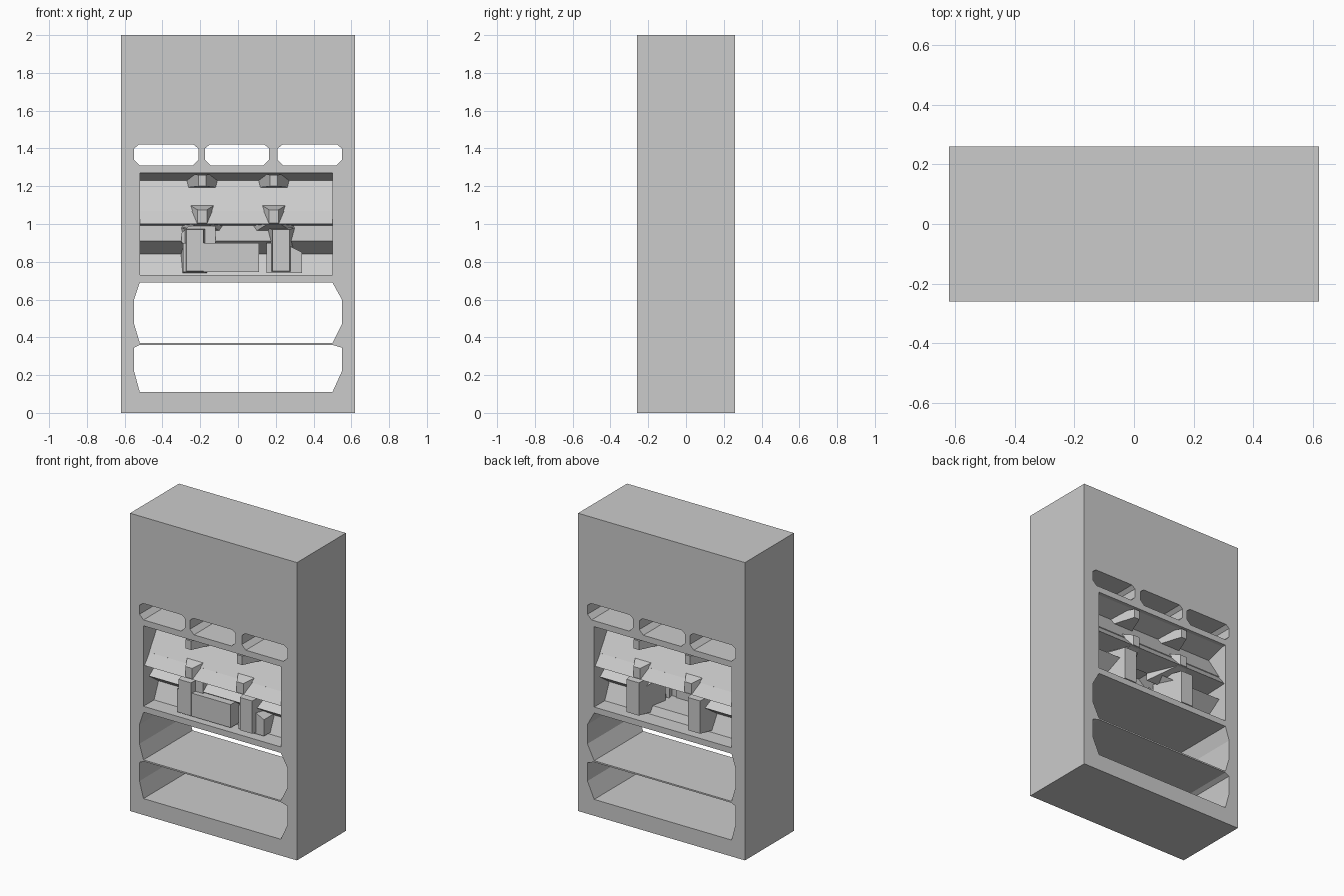
import bpy, bmesh

if "Cube" in bpy.data.objects:
    bpy.data.objects.remove(bpy.data.objects["Cube"])

def prism(name, pts, lo, hi, axis='Y'):
    """Extrude a closed profile: (x, z) along y, or (y, z) along x."""
    bm = bmesh.new()
    def at(p, d):
        return (p[0], d, p[1]) if axis == 'Y' else (d, p[0], p[1])
    a = [bm.verts.new(at(p, lo)) for p in pts]
    b = [bm.verts.new(at(p, hi)) for p in pts]
    n = len(pts)
    bm.faces.new(a)
    bm.faces.new(b[::-1])
    for i in range(n):
        j = (i + 1) % n
        bm.faces.new((a[j], a[i], b[i], b[j]))
    bmesh.ops.recalc_face_normals(bm, faces=bm.faces)
    me = bpy.data.meshes.new(name)
    bm.to_mesh(me)
    bm.free()
    ob = bpy.data.objects.new(name, me)
    bpy.context.collection.objects.link(ob)
    return ob

def box(name, x0, x1, y0, y1, z0, z1):
    return prism(name, [(x0, z0), (x1, z0), (x1, z1), (x0, z1)], y0, y1)

def cut(target, cutter):
    m = target.modifiers.new("cut", 'BOOLEAN')
    m.operation = 'DIFFERENCE'
    m.solver = 'EXACT'
    m.object = cutter
    bpy.context.view_layer.objects.active = target
    bpy.ops.object.modifier_apply(modifier=m.name)
    bpy.data.objects.remove(cutter)

def block(name, x, y, z, front, back):
    """Tapered block: front/back = (half width, half height), y = (front, back)."""
    ob = box(name, -1, 1, 0, 1, -1, 1)
    for v in ob.data.vertices:
        w, h = back if v.co.y > 0.5 else front
        v.co = (x + v.co.x * w, y[1] if v.co.y > 0.5 else y[0], z + v.co.z * h)
    return ob

# Cabinet body
body = box("cabinet_body", -0.62, 0.62, -0.26, 0.26, 0, 2)

# Two open lower bays, with clipped corners
for z0, za, zb, z1 in ((0.11, 0.22, 0.345, 0.36), (0.37, 0.47, 0.60, 0.69)):
    cut(body, prism("bay_cutter", [(-0.52, z0), (0.50, z0), (0.55, za), (0.55, zb),
                                   (0.50, z1), (-0.52, z1), (-0.55, zb), (-0.55, za)], -1, 1))

# Three small openings under the header
for cx in (-0.38, -0.005, 0.38):
    cut(body, prism("window_cutter", [(cx - .14, 1.31), (cx + .14, 1.31), (cx + .17, 1.34), (cx + .17, 1.40),
                                      (cx + .145, 1.42), (cx - .145, 1.42), (cx - .17, 1.40), (cx - .17, 1.34)], -1, 1))

# Middle display recess
cut(body, box("recess_cutter", -0.52, 0.50, -1, 1, 0.73, 1.27))

# Zigzag display core, stepped on front and back
half = [(0.25, 1.275), (0.10, 1.23), (0.20, 1.07), (0.08, 1.0), (0.20, 0.91), (0.10, 0.84), (0.15, 0.725)]
core = prism("display_core", [(-y, z) for y, z in half] + half[::-1], -0.525, 0.505, 'X')
cut(core, prism("niche_cutter", [(-0.16, 0.78), (0.16, 0.78), (0.19, 0.91),
                                 (0.08, 1.0), (-0.08, 1.0), (-0.19, 0.91)], -0.06, 1))

# Faceted pillars and shelf nodes, front and back
for s in (-1, 1):
    for cx in (-0.19, 0.19):
        block("upper_pillar", cx, (s * 0.255, s * 0.05), 1.23, (0.02, 0.03), (0.10, 0.04))
        block("shelf_node", cx, (s * 0.25, s * 0.05), 1.04, (0.025, 0.035), (0.13, 0.10))
        block("lower_pillar", cx * 1.2, (s * 0.24, s * 0.02), 0.86, (0.045, 0.11), (0.09, 0.13))
    # Shelf lip between the two display rows
    prism("shelf_lip", [(s * 0.25, 1.0), (s * 0.19, 1.075), (s * 0.05, 1.06), (s * 0.05, 0.99)], -0.52, 0.50, 'X')

# Dispenser boxes at the front centre
box("dispenser_front", -0.29, 0.11, -0.235, -0.05, 0.745, 0.90)
prism("dispenser_side", [(0.15, 0.74), (0.34, 0.74), (0.34, 0.85), (0.24, 0.90), (0.15, 0.90)], -0.21, -0.05)
prism("dispenser_top", [(-0.30, 0.90), (-0.12, 0.90), (-0.12, 0.99), (-0.26, 0.99), (-0.30, 0.95)], -0.20, -0.05)
